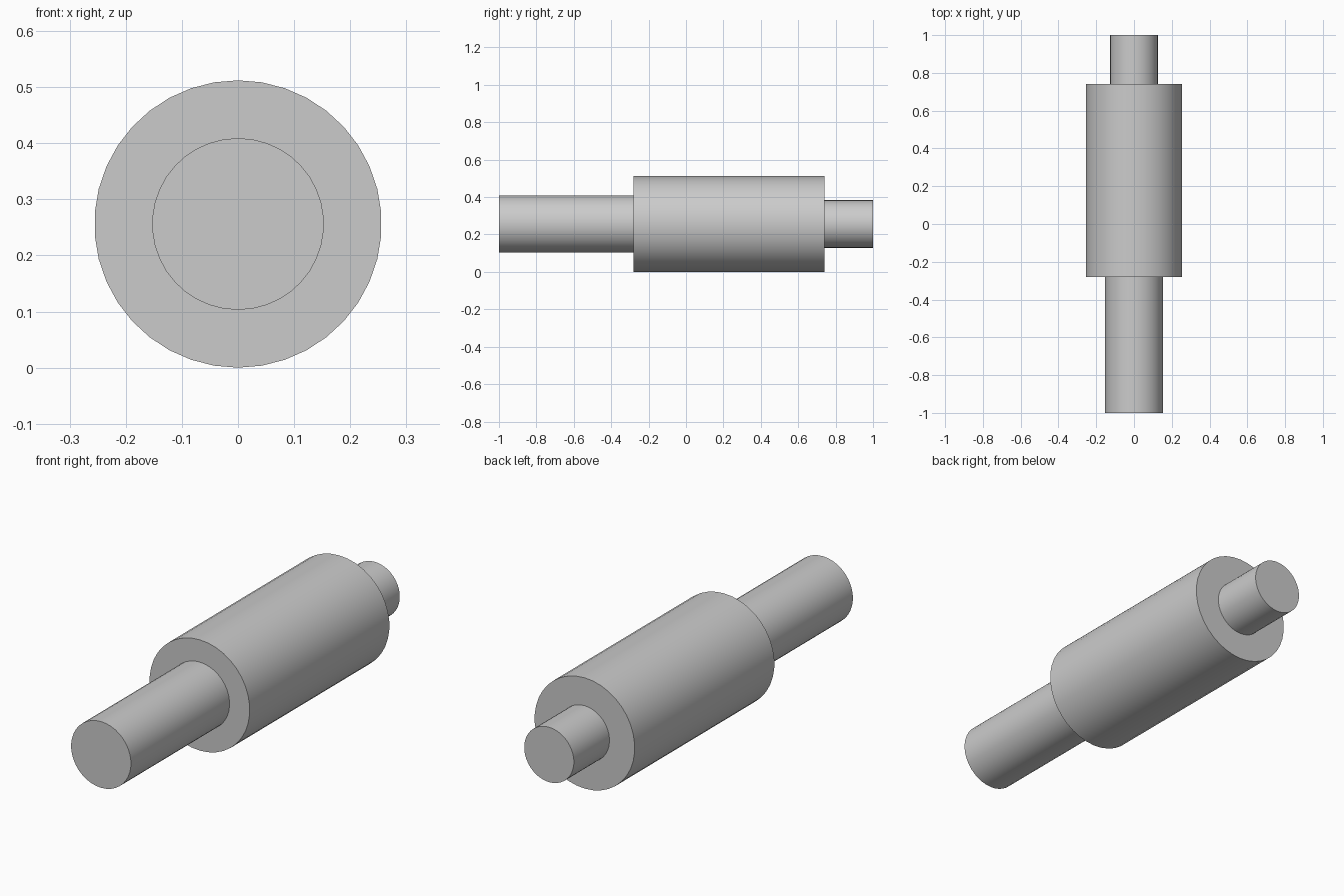
import bpy
import math

cube = bpy.data.objects.get("Cube")
if cube:
    bpy.data.objects.remove(cube, do_unlink=True)

AXIS_Z = 0.256

# One plain grey for the whole shaft
grey = bpy.data.materials.new("plain_grey")
grey.use_nodes = True
colour = (0.6, 0.6, 0.6, 1)
grey.diffuse_color = colour
grey.node_tree.nodes["Principled BSDF"].inputs["Base Color"].default_value = colour


def section(name, radius, y_start, y_end, sides):
    """Cylinder lying along y on the shared axis."""
    bpy.ops.mesh.primitive_cylinder_add(
        vertices=sides, radius=radius, depth=y_end - y_start,
        location=(0, (y_start + y_end) / 2, AXIS_Z),
        rotation=(math.pi / 2, 0, 0))
    obj = bpy.context.object
    obj.name = name
    obj.data.materials.append(grey)
    bpy.ops.object.shade_smooth_by_angle(angle=math.radians(30))
    return obj


# Long front journal, thick roller body, short rear journal
section("front_shaft", 0.153, -1.0, -0.28, 38)
section("roller_body", AXIS_Z, -0.28, 0.74, 38)
section("rear_shaft", 0.127, 0.74, 1.0, 38)
